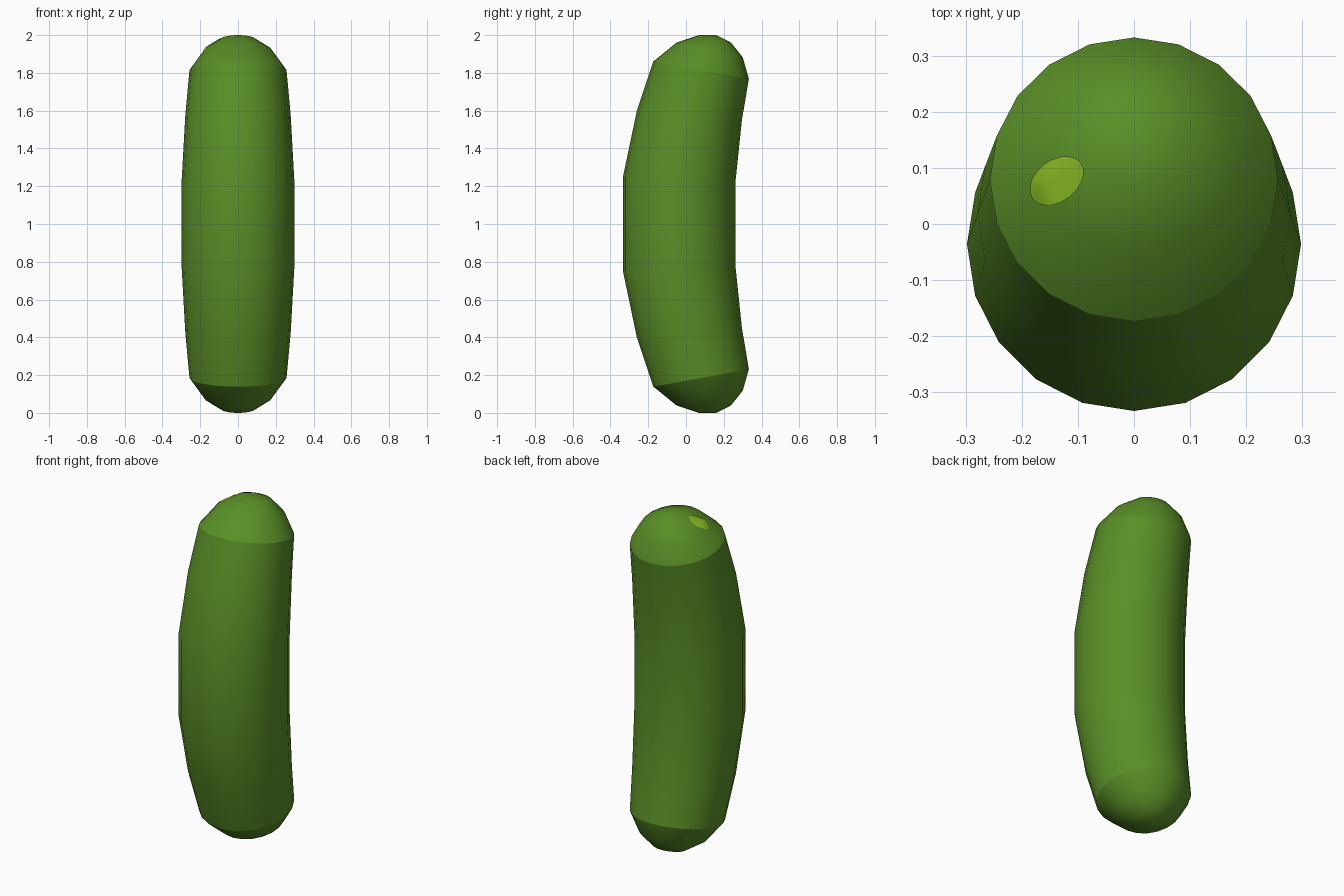
import bpy, bmesh, math
from mathutils import Vector
from mathutils.bvhtree import BVHTree

if "Cube" in bpy.data.objects:
    bpy.data.objects.remove(bpy.data.objects["Cube"])

SIDES = 20


def material(name, rgb):
    m = bpy.data.materials.new(name)
    m.diffuse_color = (*rgb, 1)
    m.use_nodes = True
    m.node_tree.nodes["Principled BSDF"].inputs["Base Color"].default_value = m.diffuse_color
    return m


green = material("cucumber green", (0.102, 0.275, 0.020))
lime = material("lime spot", (0.25, 0.50, 0.016))


def finish(name, bm, mat):
    bmesh.ops.recalc_face_normals(bm, faces=bm.faces[:])
    me = bpy.data.meshes.new(name)
    bm.to_mesh(me)
    bm.free()
    me.materials.append(mat)
    for p in me.polygons:
        p.use_smooth = True
    ob = bpy.data.objects.new(name, me)
    bpy.context.collection.objects.link(ob)
    return ob


def loft(bm, rings):
    """Skin tilted rings given as (y, z, radius, tilt); return vertex loops."""
    loops = []
    for y, z, r, t in rings:
        loops.append([bm.verts.new((r * math.sin(a), y + r * math.cos(a) * math.cos(t),
                                    z - r * math.cos(a) * math.sin(t)))
                      for a in (2 * math.pi * i / SIDES for i in range(SIDES))])
    for lo, hi in zip(loops, loops[1:]):
        for i in range(SIDES):
            j = (i + 1) % SIDES
            bm.faces.new((lo[i], lo[j], hi[j], hi[i]))
    return loops


def flip(rings):
    return [(y, 2 - z, r, -t) for y, z, r, t in rings]


# curved body
upper = [(-0.036, 1.235, 0.298, 0.05), (0.018, 1.575, 0.279, 0.10), (0.08, 1.815, 0.257, 0.18)]
bm = bmesh.new()
loft(bm, flip(upper)[::-1] + upper)
finish("body", bm, green)

# domed ends
dome = [upper[-1], (0.125, 1.921, 0.18, 0.22), (0.153, 1.980, 0.088, 0.23)]
for name, rings, tip in (("top_end", dome, (0.16, 2.0)), ("bottom_end", flip(dome), (0.16, 0.0))):
    bm = bmesh.new()
    last = loft(bm, rings)[-1]
    apex = bm.verts.new((0, *tip))
    for i in range(SIDES):
        bm.faces.new((last[i], last[(i + 1) % SIDES], apex))
    if name == "top_end":
        bm.normal_update()
        surface = BVHTree.FromBMesh(bm)
    finish(name, bm, green)

# light spot, a thin plate laid on the top end
bm = bmesh.new()
ca, sa = math.cos(0.65), math.sin(0.65)


def on_dome(u, v):
    hit = surface.ray_cast(Vector((-0.138 + u * ca - v * sa, 0.077 + u * sa + v * ca, 3)),
                           Vector((0, 0, -1)))[0]
    return bm.verts.new(hit + Vector((0, 0, 0.004)))


N = 20
centre = on_dome(0, 0)
spot = [[on_dome(0.054 * s * math.cos(2 * math.pi * i / N), 0.037 * s * math.sin(2 * math.pi * i / N))
         for i in range(N)] for s in (0.35, 0.7, 1)]
for i in range(N):
    j = (i + 1) % N
    bm.faces.new((centre, spot[0][i], spot[0][j]))
    for a, b in zip(spot, spot[1:]):
        bm.faces.new((a[i], b[i], b[j], a[j]))
bm.normal_update()
if centre.normal.z < 0:
    bmesh.ops.reverse_faces(bm, faces=bm.faces[:])
finish("light_spot", bm, lime)
